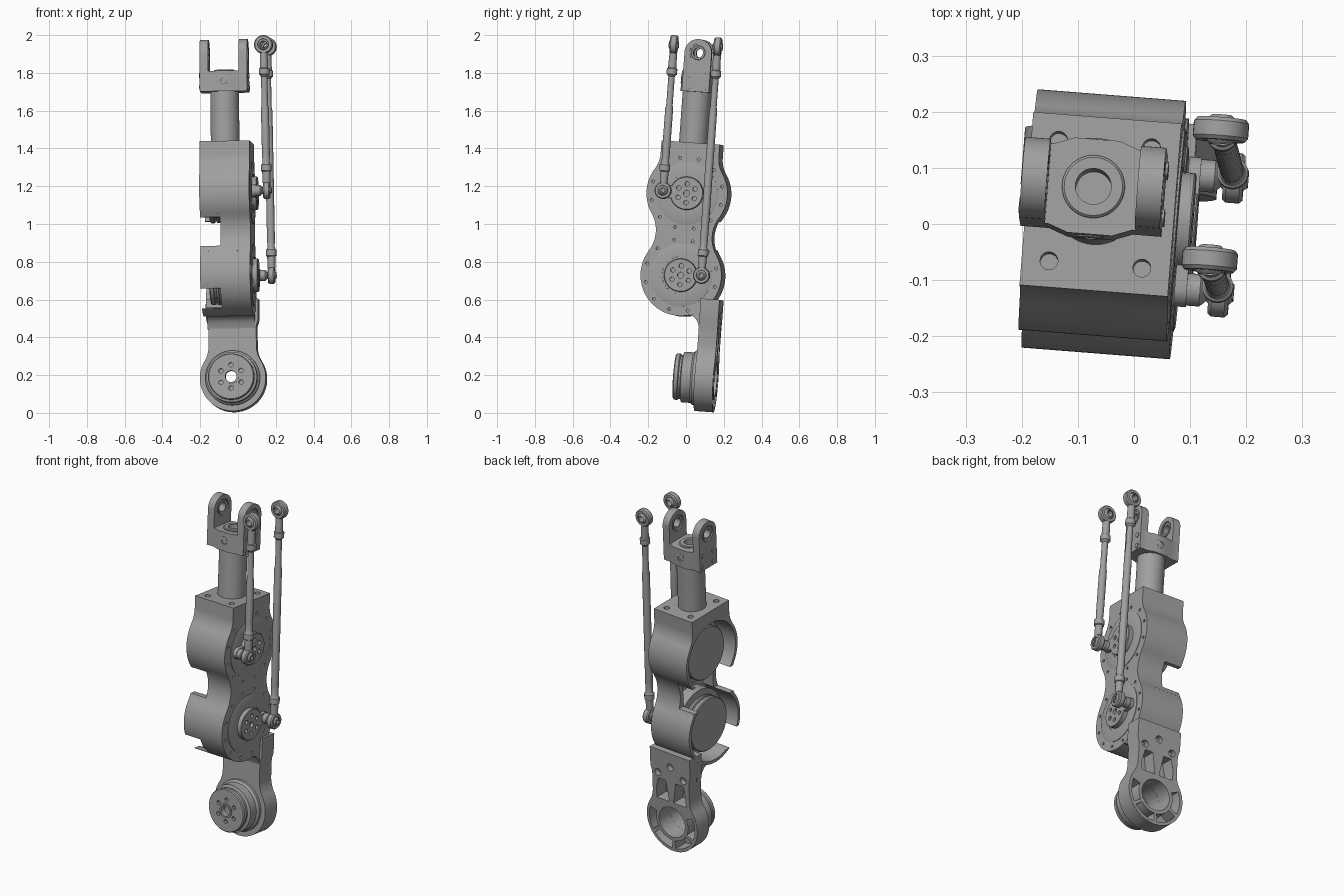
import bpy, bmesh, math
from mathutils import Matrix, Vector

if "Cube" in bpy.data.objects:
    bpy.data.objects.remove(bpy.data.objects["Cube"])

rad = math.radians
GREY = bpy.data.materials.new("grey metal")
GREY.diffuse_color = (0.35, 0.35, 0.35, 1)
GREY.use_nodes = True
GREY.node_tree.nodes["Principled BSDF"].inputs["Base Color"].default_value = GREY.diffuse_color

# Everything is built upright around the upper motor, then leaned into its pose
POSE = (Matrix.Translation((-0.063, 0.016, 1.16)) @ Matrix.Rotation(rad(-1), 4, 'Y')
        @ Matrix.Rotation(rad(-4.5), 4, 'Z') @ Matrix.Rotation(rad(-4.2), 4, 'X'))
TURN = {'X': Matrix.Rotation(rad(90), 4, 'Y'),
        'Y': Matrix.Rotation(rad(-90), 4, 'X'), 'Z': Matrix.Identity(4)}
LOW = -0.435                      # height of the lower motor axis
ANK = (0.015, -0.97)              # ankle axis (x, z)


def finish(name, bm):
    bmesh.ops.remove_doubles(bm, verts=bm.verts, dist=1e-5)
    bmesh.ops.recalc_face_normals(bm, faces=bm.faces)
    me = bpy.data.meshes.new(name)
    bm.to_mesh(me)
    bm.free()
    me.materials.append(GREY)
    ob = bpy.data.objects.new(name, me)
    bpy.context.collection.objects.link(ob)
    return ob


def arc(u, v, r, a0, a1, n=16):
    return [(u + r * math.cos(rad(a0 + (a1 - a0) * i / n)),
             v + r * math.sin(rad(a0 + (a1 - a0) * i / n))) for i in range(n + 1)]


def circ(u, v, r, n=20):
    return arc(u, v, r, 0, 360, n)[:-1]


def ring_of(u, v, dist, r, count, start=0):
    return [circ(*p, r, 12) for p in arc(u, v, dist, start, start + 360, count)[:-1]]


def rect(u0, u1, v0, v1):
    return [(u0, v0), (u1, v0), (u1, v1), (u0, v1)]


def mirrored(half):
    return half + [(-u, v) for u, v in reversed(half)]


def prism(name, outlines, axis, a, b):
    """Extrude flat outlines along an axis from a to b."""
    place = {'X': lambda u, v, w: (w, u, v), 'Y': lambda u, v, w: (u, w, v),
             'Z': lambda u, v, w: (u, v, w)}[axis]
    bm = bmesh.new()
    for o in outlines:
        pts = [p for i, p in enumerate(o) if math.dist(p, o[i - 1]) > 1e-4]
        lo = [bm.verts.new(place(u, v, a)) for u, v in pts]
        hi = [bm.verts.new(place(u, v, b)) for u, v in pts]
        bm.faces.new(lo)
        bm.faces.new(hi)
        for i in range(len(pts)):
            bm.faces.new((lo[i - 1], lo[i], hi[i], hi[i - 1]))
    return finish(name, bm)


def lathe(name, profile, mat, closed=False, n=48):
    """Revolve (radius, height) points about z, then place with mat."""
    bm = bmesh.new()
    rings = [[bm.verts.new(mat @ Vector((r * math.cos(math.tau * i / n),
              r * math.sin(math.tau * i / n), h))) for i in range(n)]
             if r > 0 else [bm.verts.new(mat @ Vector((0, 0, h)))] * n for r, h in profile]
    for k in range(0 if closed else 1, len(rings)):
        p, q = rings[k - 1], rings[k]
        for i in range(n):
            vs = list(dict.fromkeys((p[i - 1], p[i], q[i], q[i - 1])))
            if len(vs) > 2:
                bm.faces.new(vs)
    return finish(name, bm)


def at(x, y, z, axis):
    return Matrix.Translation((x, y, z)) @ TURN[axis]


def cut(ob, *cutters):
    for c in cutters:
        bpy.context.view_layer.objects.active = ob
        m = ob.modifiers.new("cut", 'BOOLEAN')
        m.operation, m.solver, m.object = 'DIFFERENCE', 'EXACT', c
        bpy.ops.object.modifier_apply(modifier=m.name)
        bpy.data.objects.remove(c)
    return ob


# Housing: figure-eight outline with square top, bored open on the left
half = ([(0.155, 0.27)] + arc(0.305, 0.2005, 0.15, 180, 213.3)
        + arc(0, 0, 0.215, 33.3, -33.4, 24) + arc(0.33, LOW / 2, 0.18, 146.6, 213.4)
        + arc(0, LOW, 0.215, 33.4, -90, 36))
housing = prism("housing", [mirrored(half)], 'X', -0.126, 0.139)
cut(housing,
    prism("c", [circ(0, 0, 0.197, 64), circ(0, LOW, 0.197, 64)], 'X', -0.2, 0.05),
    prism("c", [rect(-0.125, 0.125, -0.34, -0.095)], 'X', -0.2, 0.05),
    prism("c", [rect(-0.4, 0.4, -0.287, -0.135)], 'X', -0.2, -0.02),
    prism("c", [rect(-0.4, 0.06, -0.615, -0.515)], 'X', -0.2, -0.02),
    prism("c", ring_of(0, 0, 0.19, 0.008, 12, 15) + ring_of(0, LOW, 0.19, 0.008, 12, 15),
          'X', 0.12, 0.2),
    prism("c", [circ(0.006 + sx * 0.083, sy * 0.108, 0.016) for sx in (-1, 1) for sy in (-1, 1)],
          'Z', 0.22, 0.3))
# Curved web joining the housing to the ankle strap
prism("strap_web", [[(0.05, -0.638), (0.085, -0.65), (0.105, -0.672), (0.116, -0.71),
                     (0.15, -0.71), (0.15, -0.59), (0.1, -0.61)]], 'X', -0.115, 0.137)

# Knee motors, side discs and output hubs
for label, z in (("upper", 0), ("lower", LOW)):
    lathe(label + "_motor", [(0, -0.085), (0.15, -0.085), (0.155, -0.08), (0.155, -0.062),
          (0.147, -0.06), (0.147, -0.05), (0.155, -0.048), (0.155, -0.036), (0.147, -0.034),
          (0.147, -0.024), (0.185, -0.02), (0.185, 0.06), (0, 0.06)], at(0, 0, z, 'X'), n=64)
    lathe(label + "_side_disc", [(0, 0.13), (0.165, 0.13), (0.165, 0.142), (0.16, 0.144),
          (0.1, 0.144), (0.1, 0.141), (0, 0.141)], at(0, 0, z, 'X'), n=64)
    hub = lathe(label + "_hub", [(0, 0.135), (0.088, 0.135), (0.088, 0.165), (0.085, 0.168),
                (0, 0.168)], at(0, 0, z, 'X'))
    cut(hub, prism("c", ring_of(0, z, 0.05, 0.012, 6, 30) + [circ(0, z, 0.016)], 'X', 0.15, 0.2))

# Push rods with an eye at each end, and the crank that drives each one
EYE = [(0.027, -0.018), (0.04, -0.018), (0.045, -0.012), (0.045, 0.012), (0.04, 0.018), (0.027, 0.018)]
BALL = [(0.016, -0.024)] + [(0.029 * math.cos(rad(a)), 0.029 * math.sin(rad(a)))
                            for a in range(-50, 51, 20)] + [(0.016, 0.024)]
inv = POSE.inverted()
for label, z, low, top in (("upper", 0, (0.152, -0.121, 1.178), (0.135, -0.064, 1.95)),
                           ("lower", LOW, (0.178, 0.082, 0.728), (0.155, 0.168, 1.938))):
    p, q = inv @ Vector(low), inv @ Vector(top)
    L = (q - p).length
    along = Matrix.Translation(p) @ (q - p).to_track_quat('Z', 'Y').to_matrix().to_4x4()
    lathe(label + "_rod", [(0, 0.036), (0.02, 0.036), (0.022, 0.1), (0.028, 0.104), (0.028, 0.135),
          (0.024, 0.138), (0.019, 0.15), (0.021, 0.2), (0.021, L - 0.34), (0.017, L - 0.32),
          (0.017, L - 0.17), (0.023, L - 0.162), (0.028, L - 0.158), (0.028, L - 0.128),
          (0.022, L - 0.124), (0.02, L - 0.038), (0, L - 0.038)], along, n=24)
    for end, pt, axis, s in (("bottom", p, 'X', 1), ("top", q, 'Y', 1.1)):
        m = at(*pt, axis) @ Matrix.Scale(s, 4)
        lathe(f"{label}_rod_{end}_eye", EYE, m, True, 32)
        lathe(f"{label}_rod_{end}_ball", BALL, m, True, 32)
    a = math.atan2(p.z - z, p.y)
    d, n = Vector((math.cos(a), math.sin(a))), Vector((-math.sin(a), math.cos(a)))
    base = Vector((0, z)) + d * 0.06
    prism(label + "_crank", [[tuple(base - n * 0.032)]
          + arc(p.y, p.z, 0.032, math.degrees(a) - 90, math.degrees(a) + 90)
          + [tuple(base + n * 0.032)]], 'X', 0.146, 0.168)
    x = p.x
    lathe(label + "_crank_pin", [(0, 0.16), (0.029, 0.16), (0.029, x - 0.034), (0.02, x - 0.024),
          (0.0165, x - 0.022), (0.0165, x + 0.026), (0.01, x + 0.026), (0.01, x + 0.012),
          (0, x + 0.012)], at(0, p.y, p.z, 'X'), n=24)

# Shin tube
CX, CY = -0.002, 0.003
lathe("shin_tube", [(0, 0.26), (0.076, 0.26), (0.076, 0.57), (0, 0.57)], at(CX, CY, 0, 'Z'))

# Clevis block, ears, bushings and bolts on top of the tube
side = [(0.126, 0.072), (0.075, 0.072), (0.04, 0.085)]
block = [(u, v) for u, v in mirrored(side)]
block += [(u, -v) for u, v in reversed(block)]
clevis = prism("clevis_block", [[(u + CX, v + CY) for u, v in block]], 'Z', 0.54, 0.648)
cut(clevis, prism("c", [circ(CX, CY, 0.032, 32)], 'Z', 0.575, 0.7))
lathe("clevis_collar", [(0.032, 0.64), (0.056, 0.64), (0.056, 0.653), (0.052, 0.657), (0.032, 0.657)],
      at(CX, CY, 0, 'Z'), True)
for label, s in (("left", -1), ("right", 1)):
    x0, x1 = sorted((CX + s * 0.081, CX + s * 0.126))
    ear = prism(label + "_ear", [[(CY - 0.072, 0.6), (CY + 0.072, 0.6)]
                + arc(CY, 0.747, 0.072, 0, 180, 32)], 'X', x0, x1)
    cut(ear, prism("c", [circ(CY, 0.747, 0.046, 32)], 'X', -0.3, 0.3))
    lathe(label + "_ear_bushing", [(0.026, -0.019), (0.036, -0.019), (0.038, -0.015), (0.0465, -0.015),
          (0.0465, 0.015), (0.038, 0.015), (0.036, 0.019), (0.026, 0.019)],
          at((x0 + x1) / 2, CY, 0.747, 'X'), True, 32)
    prism(label + "_clevis_bolts", [circ(CY + y, z, 0.014, 16) for y in (-0.042, 0.042)
          for z in (0.563, 0.627)], 'X', *sorted((CX + s * 0.12, CX + s * 0.13)))
    # Cross screw on the front and back of the block
    lathe(label + "_cross_screw", [(0, 0.07), (0.024, 0.07), (0.024, 0.087), (0.02, 0.089),
          (0.013, 0.089), (0.013, 0.083), (0, 0.083)],
          Matrix.Translation((CX, CY, 0.598)) @ Matrix.Rotation(rad(90 * s), 4, 'X'), n=24)

# Ankle link: strap that flares into a round, pocketed end
half = ([(0.138, 0.42), (0.138, 0.31), (0.127, 0.275)] + arc(0.277, 0.17, 0.15, 180, 211.5)
        + arc(0, 0, 0.175, 31.5, -90, 32))


def shift(o):
    return [(u + ANK[0], v + ANK[1]) for u, v in o]


link = prism("ankle_link", [shift(mirrored(half))], 'Y', 0.115, 0.215)
pockets = [arc(0, 0, 0.157, a, a + 50, 10) + arc(0, 0, 0.11, a + 50, a, 10)
           for a in range(-205, 0, 58)]
neck = [(0.014, 0.122), (0.1, 0.122), (0.102, 0.18), (0.085, 0.245), (0.035, 0.245)]
pockets += [neck, [(-u, v) for u, v in reversed(neck)]]
cut(link,
    prism("c", [shift(circ(0, 0, 0.09, 48))], 'Y', 0.05, 0.3),
    prism("c", [shift(o) for o in pockets], 'Y', 0.135, 0.3),
    prism("c", [shift(circ(u, 0.275, 0.012)) for u in (-0.088, 0.088)], 'Y', 0.05, 0.3),
    prism("c", [shift(circ(u, v, 0.021)) for u, v in ((-0.088, 0.28), (0, 0.335), (0.088, 0.28))],
          'Y', 0.185, 0.3))

# Ankle motor with a hollow centre and six face holes
motor = lathe("ankle_motor", [(0.03, -0.003), (0.118, -0.003), (0.123, 0.002), (0.123, 0.02),
              (0.117, 0.025), (0.117, 0.035), (0.134, 0.04), (0.134, 0.09), (0.145, 0.1),
              (0.145, 0.12), (0.0895, 0.12), (0.0895, 0.025), (0.03, 0.025)],
              at(ANK[0], 0, ANK[1], 'Y'), True, 64)
cut(motor, prism("c", ring_of(*ANK, 0.062, 0.012, 6, 30), 'Y', -0.05, 0.015))
lathe("ankle_hub_ring", [(0.03, -0.01), (0.04, -0.01), (0.04, 0.01), (0.03, 0.01)],
      at(ANK[0], 0, ANK[1], 'Y'), True, 32)

# Lean everything into its pose and smooth the rounded surfaces
for ob in list(bpy.context.scene.objects):
    ob.data.transform(POSE)
    ob.select_set(True)
    bpy.context.view_layer.objects.active = ob
bpy.ops.object.shade_smooth_by_angle(angle=rad(30))
